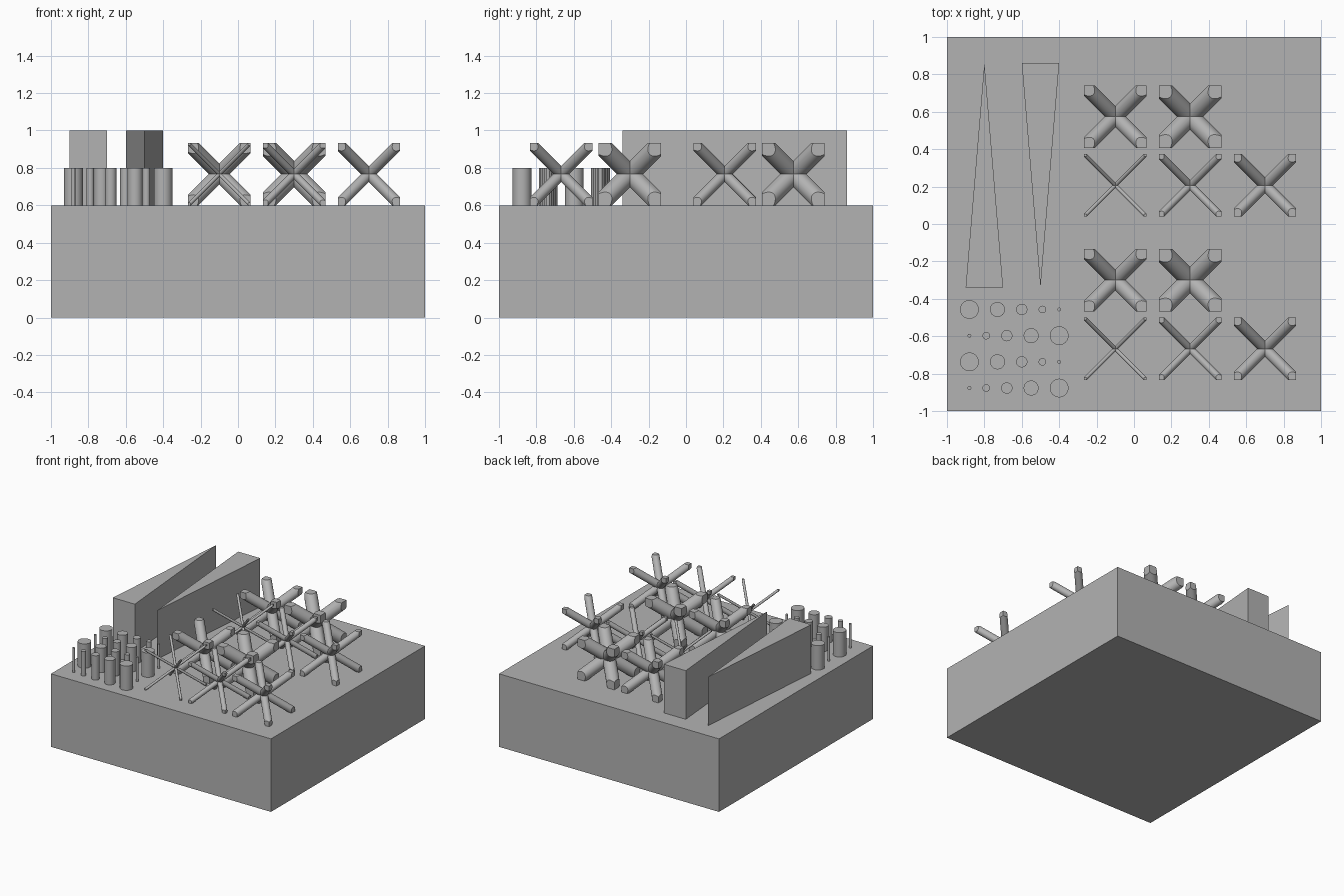
import bpy, bmesh
from math import radians
from mathutils import Vector

if "Cube" in bpy.data.objects:
    bpy.data.objects.remove(bpy.data.objects["Cube"], do_unlink=True)

grey = bpy.data.materials.new("plain grey")
grey.use_nodes = True
colour = (0.45, 0.45, 0.45, 1)
grey.diffuse_color = colour
grey.node_tree.nodes["Principled BSDF"].inputs["Base Color"].default_value = colour

DECK = 0.6          # top of the base block
SINK = 0.01         # overlap of standing parts into the base


def finish(bm, name, location=(0, 0, 0), smooth=False):
    """Turn a bmesh into a named grey object."""
    bmesh.ops.recalc_face_normals(bm, faces=bm.faces)
    mesh = bpy.data.meshes.new(name)
    bm.to_mesh(mesh)
    bm.free()
    mesh.materials.append(grey)
    obj = bpy.data.objects.new(name, mesh)
    obj.location = location
    bpy.context.collection.objects.link(obj)
    if smooth:
        bpy.ops.object.select_all(action='DESELECT')
        obj.select_set(True)
        bpy.context.view_layer.objects.active = obj
        bpy.ops.object.shade_smooth_by_angle(angle=radians(30))
    return obj


def prism(name, outline, bottom, top):
    """Extrude a flat outline straight up."""
    bm = bmesh.new()
    face = bm.faces.new([bm.verts.new((x, y, bottom)) for x, y in outline])
    result = bmesh.ops.extrude_face_region(bm, geom=[face], use_keep_orig=True)
    verts = [v for v in result["geom"] if isinstance(v, bmesh.types.BMVert)]
    bmesh.ops.translate(bm, verts=verts, vec=(0, 0, top - bottom))
    return finish(bm, name)


def pillar(name, x, y, radius):
    height = 0.2 + SINK
    bm = bmesh.new()
    bmesh.ops.create_cone(bm, cap_ends=True, segments=32, radius1=radius,
                          radius2=radius, depth=height)
    return finish(bm, name, (x, y, DECK - SINK + height / 2), True)


def lattice_cell(name, x, y, radius):
    """Four round bars on the body diagonals, trimmed to a cube."""
    half = 1 / 6
    cell = bmesh.new()
    for sx, sy in ((1, 1), (1, -1), (-1, 1), (-1, -1)):
        bar = bmesh.new()
        turn = Vector((sx, sy, 1)).to_track_quat('Z', 'Y').to_matrix().to_4x4()
        bmesh.ops.create_cone(bar, cap_ends=True, segments=32, radius1=radius,
                              radius2=radius, depth=1, matrix=turn)
        for axis in range(3):
            for side in (-1, 1):
                normal = Vector((0, 0, 0))
                normal[axis] = side
                cut = bmesh.ops.bisect_plane(
                    bar, geom=bar.verts[:] + bar.edges[:] + bar.faces[:],
                    plane_co=normal * half, plane_no=normal, clear_outer=True)
                rim = [e for e in cut["geom_cut"] if isinstance(e, bmesh.types.BMEdge)]
                bmesh.ops.holes_fill(bar, edges=rim)
        piece = bpy.data.meshes.new("bar")
        bmesh.ops.recalc_face_normals(bar, faces=bar.faces)
        bar.to_mesh(piece)
        bar.free()
        cell.from_mesh(piece)
        bpy.data.meshes.remove(piece)
    return finish(cell, name, (x, y, DECK + half), True)


# Base block
prism("base", [(-1, -1), (1, -1), (1, 1), (-1, 1)], 0, DECK)

# Tall wedges, pointing opposite ways
prism("wedge_left", [(-0.9, -0.34), (-0.7, -0.34), (-0.8, 0.86)], DECK - SINK, 1)
prism("wedge_right", [(-0.6, 0.86), (-0.5, -0.34), (-0.4, 0.86)], DECK - SINK, 1)

# Rows of pillars, alternately shrinking and growing
shrinking = (-0.88, -0.73, -0.60, -0.49, -0.40)
growing = (-0.88, -0.79, -0.68, -0.55, -0.40)
for row in range(4):
    y = -0.457 - 0.14 * row
    for i in range(5):
        x, size = (growing[i], i + 1) if row % 2 else (shrinking[i], 5 - i)
        pillar(f"pillar_{row + 1}_{i + 1}", x, y, 0.01 * size)

# Two groups of lattice cells, bars thicker from cell to cell
for group, y in (("front", -0.667), ("back", 0.207)):
    for i in range(5):
        lattice_cell(f"{group}_lattice_{i + 1}", -0.1 + 0.4 * (i % 3),
                     y + 0.367 * (i // 3), 0.01 * (i + 1))
